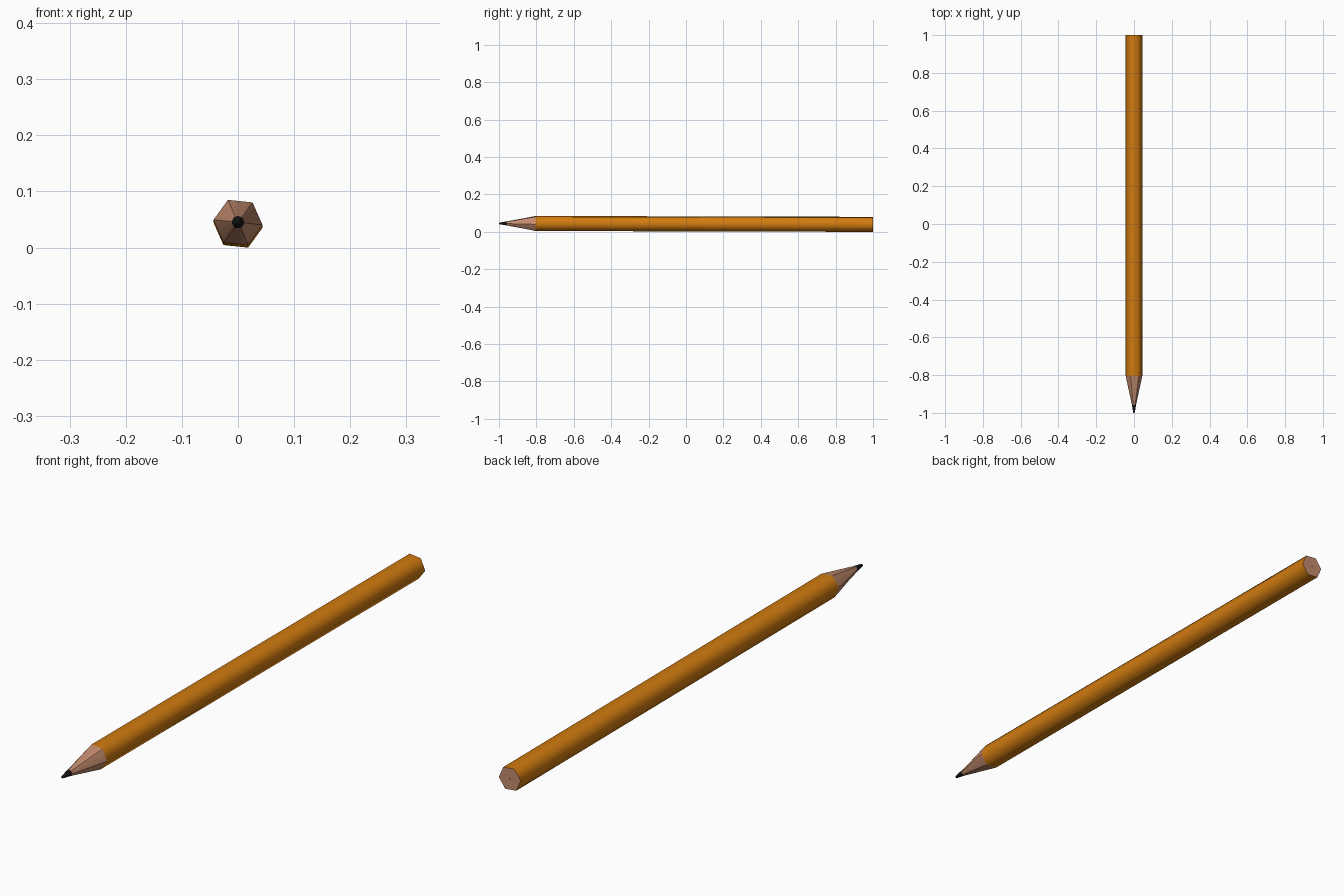
import bpy, bmesh, math

if "Cube" in bpy.data.objects:
    bpy.data.objects.remove(bpy.data.objects["Cube"])

R = 0.044                      # corner radius of the hexagonal body
TURN = math.radians(54)        # roll of the hexagon


def axis_z(y):
    # the pencil rests slightly lower at its back end
    return 0.0427 - 0.0026 * y


def material(name, rgb):
    m = bpy.data.materials.new(name)
    m.diffuse_color = (*rgb, 1)
    m.use_nodes = True
    m.node_tree.nodes["Principled BSDF"].inputs["Base Color"].default_value = m.diffuse_color
    return m


paint = material("orange_paint", (0.64, 0.20, 0.005))
wood = material("bare_wood", (0.55, 0.26, 0.155))
graphite = material("graphite", (0.008, 0.008, 0.008))


def ring(bm, y, radius, n, hexagon=False, zigzag=0.0):
    verts = []
    for i in range(n):
        a = 2 * math.pi * i / n
        r = radius
        if hexagon:            # distance to the hexagon outline at this angle
            r *= math.cos(math.pi / 6) / math.cos(a % (math.pi / 3) - math.pi / 6)
        yy = y + zigzag * (-1) ** i
        verts.append(bm.verts.new((r * math.cos(a + TURN), yy, axis_z(yy) + r * math.sin(a + TURN))))
    return verts


def bridge(bm, a, b):
    n = len(a)
    for i in range(n):
        bm.faces.new((a[i], b[i], b[(i + 1) % n], a[(i + 1) % n]))


def finish(bm, name, mat, angle):
    bmesh.ops.recalc_face_normals(bm, faces=bm.faces)
    me = bpy.data.meshes.new(name)
    bm.to_mesh(me)
    bm.free()
    me.materials.append(mat)
    ob = bpy.data.objects.new(name, me)
    bpy.context.collection.objects.link(ob)
    bpy.ops.object.select_all(action='DESELECT')
    ob.select_set(True)
    bpy.context.view_layer.objects.active = ob
    bpy.ops.object.shade_smooth_by_angle(angle=math.radians(angle))
    return ob


# painted hexagonal body with a bare wood end and a tiny core dot
bm = bmesh.new()
front, back = ring(bm, -0.805, R, 6), ring(bm, 1.0, R, 6)
bridge(bm, front, back)
bm.faces.new(front)
core = ring(bm, 1.0, 0.003, 6)
bridge(bm, back, core)
bm.faces.new(core)
body = finish(bm, "painted_body", paint, 65)
body.data.materials.append(wood)
body.data.materials.append(graphite)
for p in body.data.polygons:
    if p.center.y > 0.99:
        p.material_index = 2 if len(p.vertices) == 6 else 1

# sharpened wood, from the hexagon to a round opening
N = 24
bm = bmesh.new()
base = ring(bm, -0.805, R, N, hexagon=True)
neck = ring(bm, -0.957, 0.0108, N, zigzag=0.003)
bridge(bm, base, neck)
finish(bm, "sharpened_wood", wood, 40)

# graphite point
bm = bmesh.new()
root = ring(bm, -0.957, 0.0108, N, zigzag=0.003)
tip = ring(bm, -0.997, 0.0045, N)
end = ring(bm, -1.0, 0.002, N)
bridge(bm, root, tip)
bridge(bm, tip, end)
bm.faces.new(end)
finish(bm, "graphite_point", graphite, 40)

# open lofts: make sure every face points away from the axis
for name in ("sharpened_wood", "graphite_point"):
    me = bpy.data.objects[name].data
    p = me.polygons[0]
    c = p.center
    if p.normal.x * c.x + p.normal.z * (c.z - axis_z(c.y)) < 0:
        me.flip_normals()
